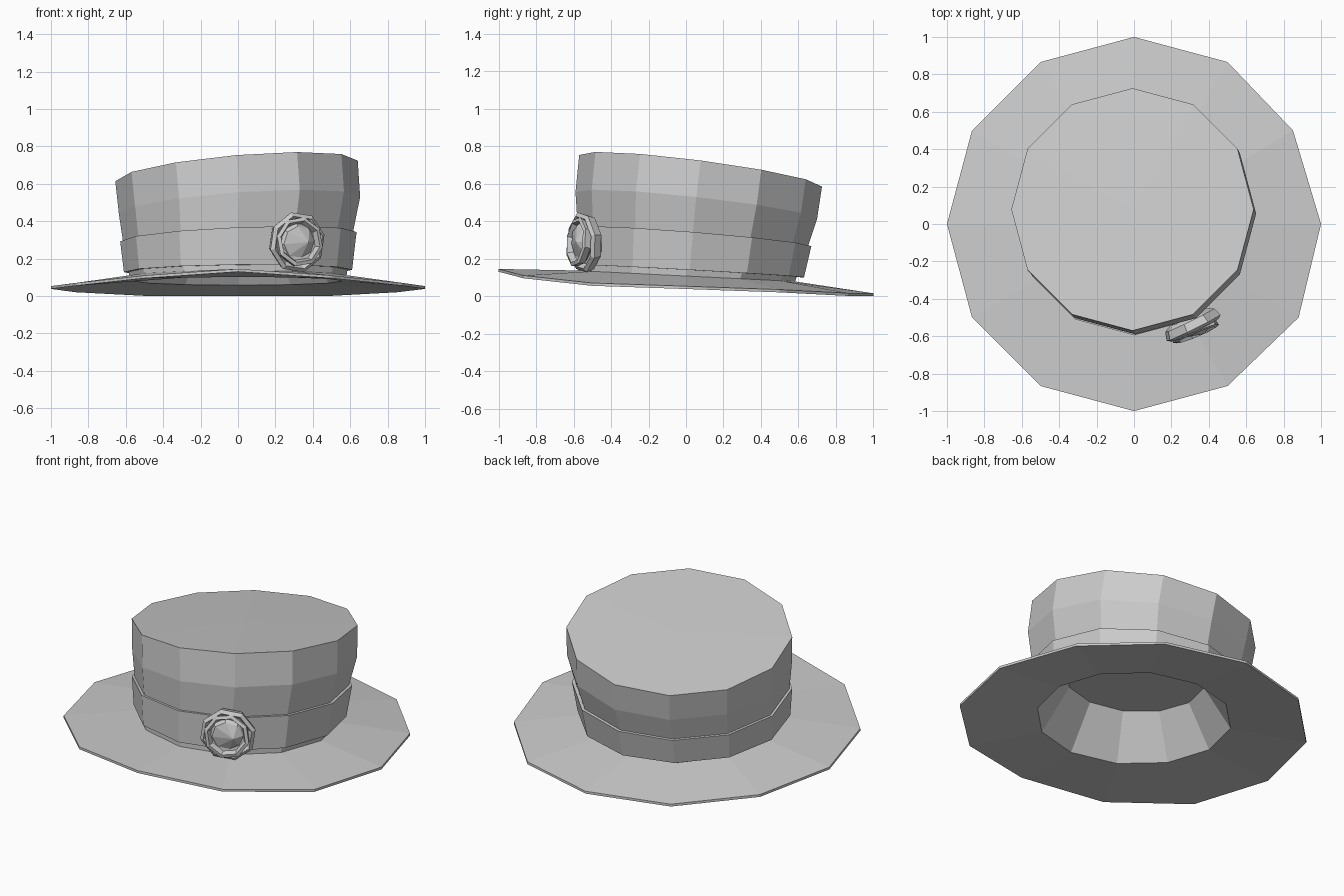
import bpy, bmesh, math
from mathutils import Matrix, Vector

if "Cube" in bpy.data.objects:
    bpy.data.objects.remove(bpy.data.objects["Cube"])


def ring(r, z, cx=0, cy=0, sx=0, sy=0, n=12):
    """Polygon ring lying on the tilted plane z + sx*x + sy*y."""
    pts = []
    for k in range(n):
        a = 2 * math.pi * k / n
        x, y = cx + r * math.cos(a), cy + r * math.sin(a)
        pts.append(Vector((x, y, z + sx * x + sy * y)))
    return pts


def loft(name, rings, fan_start=False, fan_end=False, closed=False, matrix=None, tip=(0, 0, 0)):
    """Bridge rings in order, optionally closing the ends with triangle fans."""
    bm = bmesh.new()
    loops = [[bm.verts.new(p) for p in pts] for pts in rings]
    n = len(loops[0])
    pairs = list(zip(loops, loops[1:]))
    if closed:
        pairs.append((loops[-1], loops[0]))
    for a, b in pairs:
        for k in range(n):
            j = (k + 1) % n
            bm.faces.new((a[k], a[j], b[j], b[k]))
    for use, loop, shift in ((fan_start, loops[0], (0, 0, 0)), (fan_end, loops[-1], tip)):
        if use:
            mid = bm.verts.new(sum((v.co for v in loop), Vector()) / n + Vector(shift))
            for k in range(n):
                bm.faces.new((loop[k], loop[(k + 1) % n], mid))
    bmesh.ops.recalc_face_normals(bm, faces=bm.faces)
    if matrix:
        bm.transform(matrix)
    mesh = bpy.data.meshes.new(name)
    bm.to_mesh(mesh)
    bm.free()
    obj = bpy.data.objects.new(name, mesh)
    bpy.context.collection.objects.link(obj)
    return obj


# Brim: outer edge heights from front to back, front lifted
heights = {-3: .145, -2: .11, -1: .07, 0: .053, 1: .035, 2: .016, 3: .015}
outer_top = []
for k in range(12):
    a = math.pi * k / 6
    level = min(k, 6 - k) if k <= 6 else -min(k - 6, 12 - k)
    outer_top.append(Vector((math.cos(a), math.sin(a), heights[level])))
outer_top[1].x, outer_top[11].x = .85, .88
outer_bottom = [p - Vector((0, 0, .015)) for p in outer_top]
inner_top = ring(.575, .108, sy=-.05)
inner_bottom = ring(.56, .08, sy=-.04)
loft("brim", [inner_top, outer_top, outer_bottom, inner_bottom])

# Lining: tapered inner wall and ceiling seen from below
loft("lining", [inner_bottom, ring(.40, .335, cy=.01, sx=.02, sy=-.06)], fan_end=True)

# Crown: flares upward and leans, with a slanted flat top
loft("crown", [
    ring(.58, .105, sy=-.055),
    ring(.615, .32, cy=.037, sx=.04, sy=-.08),
    ring(.645, .49, cx=.008, cy=.055, sx=.07, sy=-.11),
    ring(.648, .68, cx=-.008, cy=.078, sx=.085, sy=-.13),
], fan_end=True, tip=(0, 0, .005))

# Hat band
loft("band", [
    ring(.575, .135, cy=.015, sx=.01, sy=-.055),
    ring(.61, .135, cy=.02, sx=.01, sy=-.055),
    ring(.632, .32, cx=.002, cy=.037, sx=.04, sy=-.08),
    ring(.61, .32, cy=.037, sx=.04, sy=-.08),
], closed=True)

# Rosette: nested octagonal petals facing outward at the front right
facing = Vector((.42, -.9, .03)).normalized()
place = Matrix.Translation((.318, -.555, .287)) @ facing.to_track_quat('Z', 'Y').to_matrix().to_4x4()


def petals(name, profile, turn, tilt=0, **caps):
    rot = Matrix.Rotation(turn, 4, 'Z') @ Matrix.Rotation(tilt, 4, 'X')
    loft(name, [ring(r, d, n=8) for r, d in profile], matrix=place @ rot, **caps)


petals("rosette_outer_petals",
       [(.09, -.075), (.15, -.045), (.165, .0), (.145, .015), (.12, -.01)],
       .25, .08, fan_start=True, fan_end=True)
petals("rosette_inner_petals",
       [(.08, -.03), (.13, 0), (.135, .035), (.115, .042), (.10, .01)],
       .55, -.08, fan_start=True, fan_end=True)
petals("rosette_bud", [(.105, 0), (.09, .02)], .1, .1, fan_end=True, tip=(.04, 0, .035))
